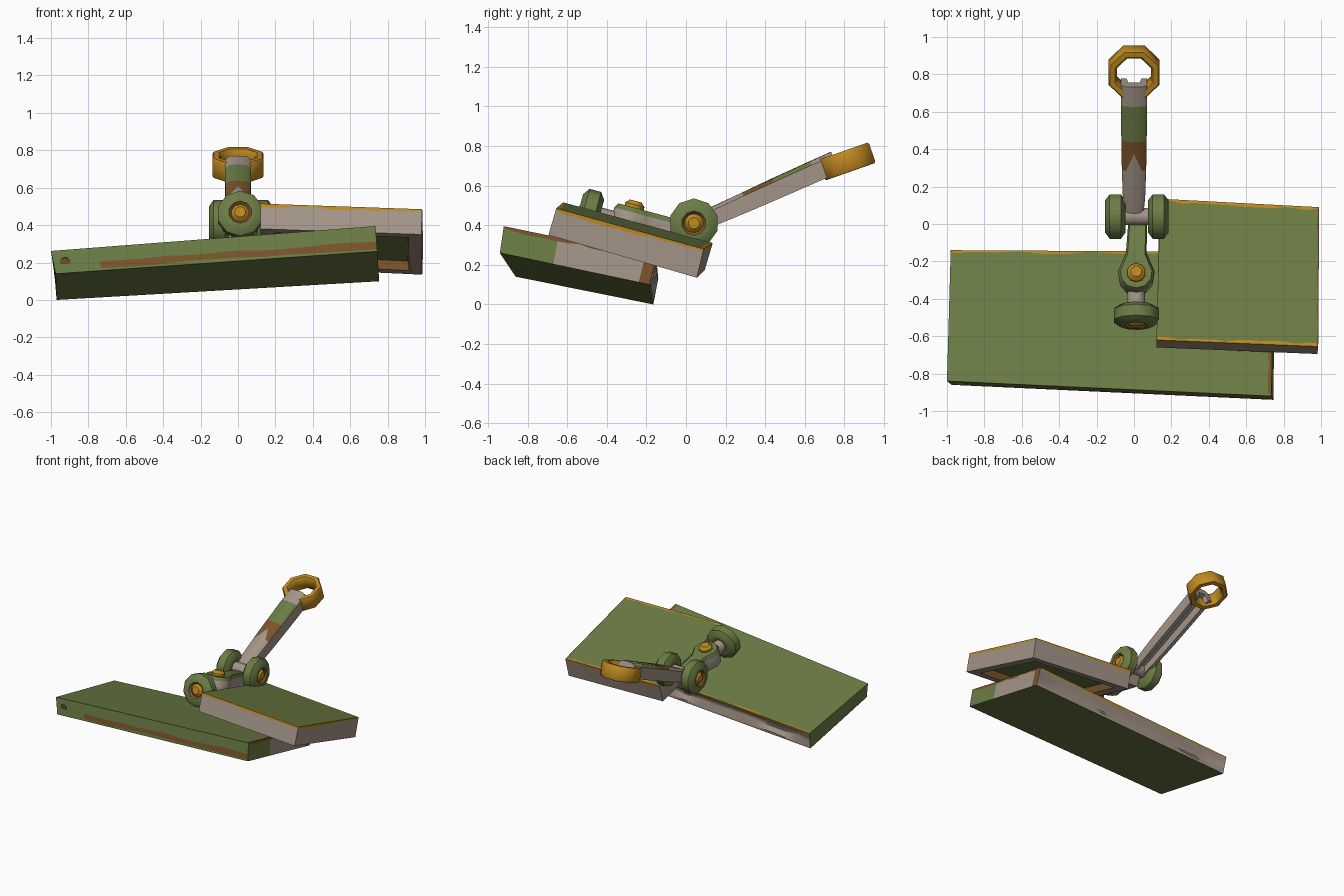
import bpy, bmesh, math, random
from mathutils import Vector, Matrix

random.seed(4)
cube = bpy.data.objects.get("Cube")
if cube:
    bpy.data.objects.remove(cube, do_unlink=True)

GREEN, GREY, GOLD, BROWN = range(4)
MATS = []
for label, rgb in (("olive_green", (0.15, 0.205, 0.06)), ("warm_grey", (0.37, 0.30, 0.25)),
                   ("gold", (0.52, 0.25, 0.015)), ("rust_brown", (0.2, 0.09, 0.023))):
    m = bpy.data.materials.new(label)
    m.use_nodes = True
    m.diffuse_color = (*rgb, 1)
    bsdf = next(n for n in m.node_tree.nodes if n.type == 'BSDF_PRINCIPLED')
    bsdf.inputs["Base Color"].default_value = (*rgb, 1)
    MATS.append(m)


def finish(name, bm):
    """Turn a bmesh into a shaded object."""
    bmesh.ops.remove_doubles(bm, verts=bm.verts, dist=1e-5)
    bmesh.ops.recalc_face_normals(bm, faces=bm.faces)
    me = bpy.data.meshes.new(name)
    bm.to_mesh(me)
    bm.free()
    for m in MATS:
        me.materials.append(m)
    ob = bpy.data.objects.new(name, me)
    bpy.context.collection.objects.link(ob)
    bpy.ops.object.select_all(action='DESELECT')
    ob.select_set(True)
    bpy.context.view_layer.objects.active = ob
    bpy.ops.object.shade_smooth_by_angle(angle=0.7)
    return ob


def skin(bm, rings, mat, wrap=True):
    """Bridge successive rings with quads coloured by mat(ring, index)."""
    n = len(rings[0])
    for k in range(len(rings) - 1):
        for i in range(n if wrap else n - 1):
            j = (i + 1) % n
            f = bm.faces.new((rings[k][i], rings[k][j], rings[k + 1][j], rings[k + 1][i]))
            f.material_index = mat(k, i)


def lathe(name, profile, mats, centre, axis, segs=10):
    """Spin (radius, height) points; profiles starting on the axis stay open."""
    rot = Vector(axis).to_track_quat('Z', 'Y')
    bm = bmesh.new()
    rings = []
    for r, h in profile:
        ring = []
        for i in range(segs):
            a = (i + 0.5) * math.tau / segs
            p = Vector((r * math.cos(a), r * math.sin(a), h))
            ring.append(bm.verts.new(rot @ p + Vector(centre)))
        rings.append(ring)
    if profile[0][0] > 0:
        rings.append(rings[0])
    skin(bm, rings, lambda k, i: mats[k])
    return finish(name, bm)


def plate(name, bottom, top, side_mat, rim_mat, groove=0, recess=False):
    """Slab from corners (front left, front right, back right, back left) with worn edges."""
    bot, up = [Vector(p) for p in bottom], [Vector(p) for p in top]

    def at(u, v, w):
        c = [b.lerp(t, w) for b, t in zip(bot, up)]
        return c[0].lerp(c[1], u).lerp(c[3].lerp(c[2], u), v)

    n = 14
    bm = bmesh.new()
    rings, keys = [], []
    for k, level in enumerate((0, 0.12, 0.4, 0.6, 0.89, 1, 1)):
        ring = []
        for s in range(4):
            for i in range(n):
                t = i / n
                u, v = ((t, 0), (1, t), (1 - t, 1), (0, 1 - t))[s]
                w = level + (random.uniform(-0.05, 0.05) if k in (1, 2, 4) else 0)
                if s == 2 and i and k in (2, 3):
                    v -= groove
                if k == 6:
                    edge = random.uniform(0.004, 0.028)
                    u = min(max(u, edge * 0.5), 1 - edge * 0.5)
                    v = min(max(v, edge), 1 - edge)
                ring.append(bm.verts.new(at(u, v, w)))
        rings.append(ring)
    skin(bm, rings, lambda k, i: rim_mat(i // n) if k == 5 else side_mat(i // n, k, i % n / n))
    bm.faces.new(rings[-1]).material_index = GREEN
    base = bm.faces.new(rings[0][::-1])
    base.material_index = GREEN
    bmesh.ops.recalc_face_normals(bm, faces=bm.faces)
    if recess:
        frame = bmesh.ops.inset_region(bm, faces=[base], thickness=0.07)["faces"]
        walls = bmesh.ops.inset_region(bm, faces=[base], thickness=0.01, depth=-0.05)["faces"]
        for f in frame:
            f.material_index = GREY
        for f in walls:
            f.material_index = BROWN
    return finish(name, bm)


# Large lower plate
def lower_side(s, k, t):
    if s == 0:
        return BROWN if k == 1 and t > 0.12 else GREEN
    if s == 1:
        return BROWN if k == 4 or t > 0.92 else (GREEN if t < 0.35 else GREY)
    if s == 2:
        return GOLD if k == 4 else GREY
    return GREEN


plate("lower_plate",
      [(-0.975, -0.86, 0.14), (0.745, -0.94, 0.26), (0.755, -0.185, 0.10), (-0.97, -0.165, 0.0)],
      [(-1.0, -0.84, 0.262), (0.735, -0.92, 0.395), (0.745, -0.15, 0.235), (-0.98, -0.14, 0.13)],
      lower_side, lambda s: (GREEN, BROWN, GOLD, GREEN)[s], groove=0.04)

# Small upper plate with a hollow underside
plate("upper_plate",
      [(0.12, -0.66, 0.38), (0.98, -0.695, 0.35), (0.985, 0.055, 0.135), (0.135, 0.095, 0.175)],
      [(0.12, -0.62, 0.515), (0.985, -0.655, 0.485), (0.99, 0.09, 0.28), (0.14, 0.135, 0.31)],
      lambda s, k, t: GOLD if k == 4 and s < 3 else GREY,
      lambda s: (GOLD, BROWN, GOLD, GREEN)[s], recess=True)

# Small rivet on the front of the lower plate
lathe("front_rivet", [(0, 0.004), (0.028, 0.004), (0.028, -0.01)], [BROWN, BROWN],
      (-0.925, -0.852, 0.2), (-0.05, -0.98, -0.19))

# Hinge discs: a bevelled collar with a rusty bore
COLLAR = [(0.048, -0.05), (0.062, -0.055), (0.09, -0.055), (0.125, -0.03), (0.125, 0.03),
          (0.09, 0.055), (0.062, 0.055), (0.048, 0.04)]
COLLAR_MATS = [BROWN] + [GREEN] * 5 + [BROWN, BROWN]
SLOPE = Vector((0, 0.965, -0.26))
for name, centre, axis in (("left_hinge_disc", (0.13, 0.04, 0.41), (1, 0, 0)),
                           ("right_hinge_disc", (-0.1, 0.04, 0.41), (-1, 0, 0)),
                           ("front_collar", (0.012, -0.49, 0.455), -SLOPE)):
    lathe(name, COLLAR, COLLAR_MATS, centre, axis)


# Pins with domed gold ends
def pin(name, centre, axis, radius, half):
    lathe(name, [(0, -half), (radius * 0.6, -half), (radius, -half + 0.02), (radius, -half + 0.05),
                 (radius, half - 0.05), (radius, half - 0.02), (radius * 0.6, half), (0, half)],
          [GOLD, GOLD, GOLD, GREY, GOLD, GOLD, GOLD], centre, axis)


pin("hinge_pin", (0.015, 0.04, 0.41), (1, 0, 0), 0.049, 0.17)
pin("collar_pin", Vector((0.012, -0.42, 0.437)), SLOPE, 0.049, 0.13)
pin("link_pin", (0.012, -0.275, 0.44), (0, 0.26, 0.965), 0.05, 0.085)

# Teardrop link between the collar and the hinge
outline = [(0.06, 0.32), (0.055, 0.12)]
for i in range(9):
    a = math.radians(40 - i * 32.5)
    outline.append((0.1 * math.cos(a), 0.1 * math.sin(a)))
outline += [(-0.055, 0.12), (-0.04, 0.32)]
frame = Matrix.Translation((0.012, -0.275, 0.43)) @ Matrix.Rotation(math.radians(-15), 4, 'X')
bm = bmesh.new()
rings = [[bm.verts.new(frame @ Vector((x * s, y * s, z))) for x, y in outline]
         for z, s in ((-0.06, 0.95), (0.035, 1), (0.06, 0.85))]
skin(bm, rings, lambda k, i: GREEN if k else GREY)
bm.faces.new(rings[0][::-1]).material_index = GREY
bm.faces.new(rings[-1]).material_index = GREEN
finish("centre_link", bm)

# Handle arm: channel section swept up to the ring, painted in bands on top
section = [(-0.04, -0.055), (-0.07, -0.055), (-0.07, 0.035), (-0.045, 0.055), (0, 0.057),
           (0.045, 0.055), (0.07, 0.035), (0.07, -0.055), (0.04, -0.055), (0.03, 0), (-0.03, 0)]
start, end = Vector((0, 0.05, 0.405)), Vector((0, 0.755, 0.72))
length = (end - start).length
frame = Matrix.Translation(start) @ Matrix.Rotation(math.radians(24), 4, 'X')
bm = bmesh.new()
rings = []
for k, (t, s) in enumerate(((0, 0.7), (0.14, 0.85), (0.36, 0.93), (0.58, 0.97), (0.85, 1), (1, 1))):
    rings.append([bm.verts.new(frame @ Vector((
        x * s, t * length + (0.1 if k == 2 and i == 4 else 0), z * s)))
        for i, (x, z) in enumerate(section)])
BANDS = (GREY, GREY, BROWN, GREEN, GREY)
skin(bm, rings, lambda k, i: BANDS[k] if 2 <= i <= 5 else GREY)
for ring in (rings[0], rings[-1]):
    bm.faces.new(ring).material_index = GREY
finish("handle_arm", bm)

# Octagonal pull ring
lathe("pull_ring", [(0.098, -0.04), (0.11, -0.055), (0.14, -0.055), (0.147, -0.045),
                    (0.147, 0.045), (0.14, 0.055), (0.11, 0.055), (0.098, 0.04)],
      [GOLD] * 8, (0, 0.812, 0.722), (0, -0.33, 0.94), 8)
